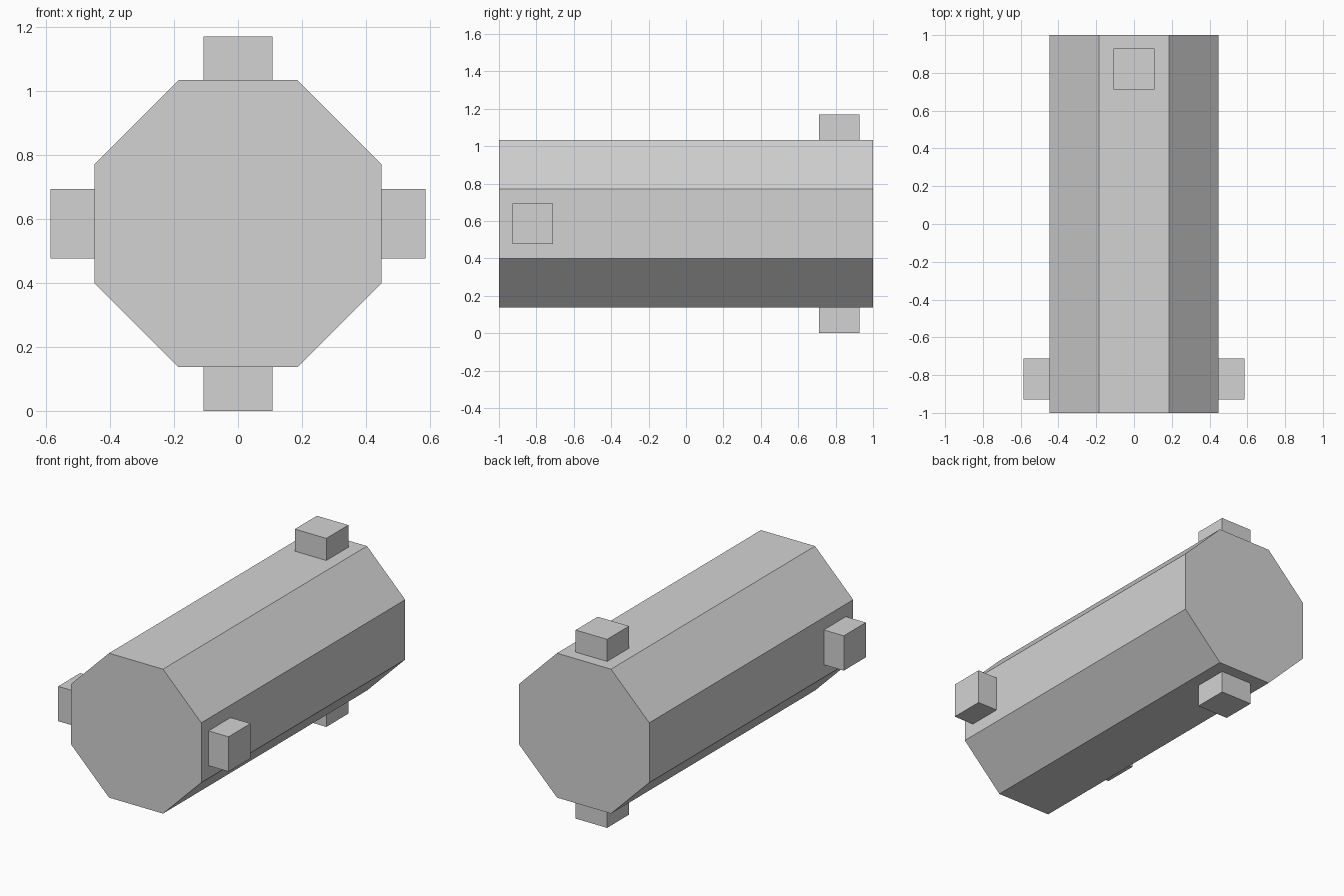
import bpy
import math
from mathutils import Matrix, Vector

if "Cube" in bpy.data.objects:
    bpy.data.objects.remove(bpy.data.objects["Cube"], do_unlink=True)

GREY = (0.65, 0.65, 0.65, 1.0)
AXIS_Z = 0.585       # height of the body axis, also the reach of the lugs
APOTHEM = 0.448      # axis to each flat of the body
LUG = 0.216          # lug width
LUG_Y = 0.82         # lug distance from the middle

grey = bpy.data.materials.new("light_grey")
grey.use_nodes = True
grey.diffuse_color = GREY
grey.node_tree.nodes["Principled BSDF"].inputs["Base Color"].default_value = GREY


def finish(name):
    obj = bpy.context.object
    obj.name = obj.data.name = name
    obj.data.materials.append(grey)
    return obj


# Octagonal body lying along y, with flats facing up, down and sideways
bpy.ops.mesh.primitive_cylinder_add(
    vertices=8, radius=APOTHEM / math.cos(math.pi / 8), depth=2)
body = finish("body")
body.data.transform(Matrix.Rotation(math.pi / 2, 4, "X")
                    @ Matrix.Rotation(math.pi / 8, 4, "Z"))
body.location.z = AXIS_Z


# Square lugs: the side pair near the front, the upright pair near the back
def add_lug(name, direction, y):
    out = Vector(direction)
    height = AXIS_Z - APOTHEM
    centre = out * (APOTHEM + height / 2) + Vector((0, y, AXIS_Z))
    bpy.ops.mesh.primitive_cube_add(size=1, location=centre)
    lug = finish(name)
    size = [height if abs(d) > 0.5 else LUG for d in out]
    lug.data.transform(Matrix.Diagonal((*size, 1)))


for side, name in ((1, "left_lug"), (-1, "right_lug")):
    add_lug(name, (side, 0, 0), -LUG_Y)
for side, name in ((1, "top_lug"), (-1, "bottom_lug")):
    add_lug(name, (0, 0, side), LUG_Y)
